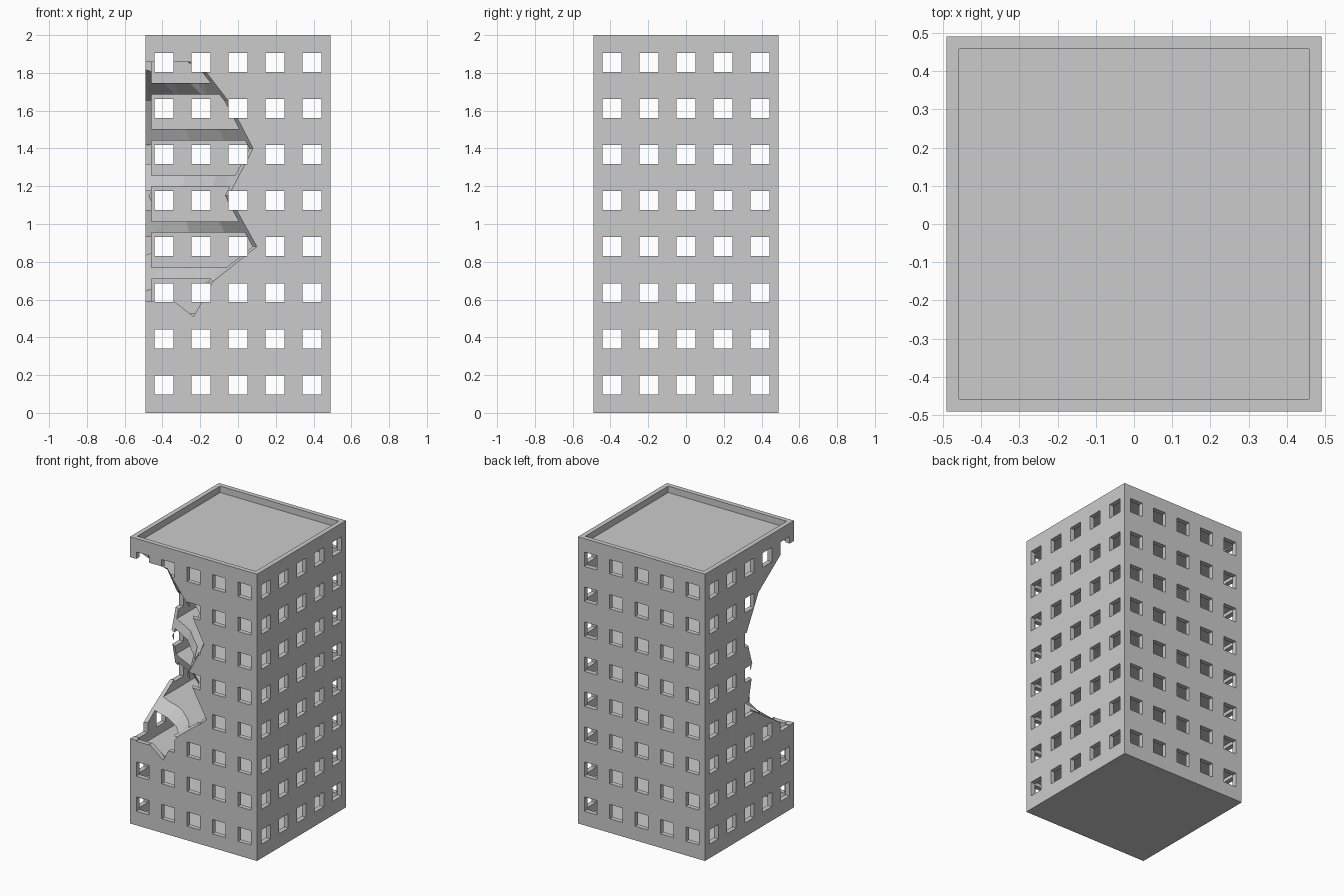
import bpy, bmesh
from mathutils import Vector

if "Cube" in bpy.data.objects:
    bpy.data.objects.remove(bpy.data.objects["Cube"])

HALF, INNER, HEIGHT = 0.49, 0.457, 2.0
FLOORS, COLUMNS = 8, 5
STOREY, BAY, WINDOW = 0.244, 0.196, 0.1

concrete = bpy.data.materials.new("concrete_grey")
concrete.use_nodes = True
grey = (0.6, 0.6, 0.6, 1)
concrete.diffuse_color = grey
concrete.node_tree.nodes["Principled BSDF"].inputs["Base Color"].default_value = grey


def add_box(bm, centre, size):
    verts = bmesh.ops.create_cube(bm, size=1)["verts"]
    for v in verts:
        v.co = Vector(centre) + Vector(a * b for a, b in zip(v.co, size))


def finish(name, bm):
    bmesh.ops.recalc_face_normals(bm, faces=bm.faces)
    mesh = bpy.data.meshes.new(name)
    bm.to_mesh(mesh)
    bm.free()
    mesh.materials.append(concrete)
    obj = bpy.data.objects.new(name, mesh)
    bpy.context.collection.objects.link(obj)
    return obj


def box(name, centre, size):
    bm = bmesh.new()
    add_box(bm, centre, size)
    return finish(name, bm)


def loft(name, rings):
    """Closed solid through equal-length rings of points."""
    bm = bmesh.new()
    loops = [[bm.verts.new(p) for p in ring] for ring in rings]
    for a, b in zip(loops, loops[1:]):
        for i in range(len(a)):
            j = (i + 1) % len(a)
            bm.faces.new((a[i], a[j], b[j], b[i]))
    bm.faces.new(loops[0])
    bm.faces.new(loops[-1])
    bmesh.ops.triangulate(bm, faces=bm.faces)
    return finish(name, bm)


def window_cutter(name, along_x):
    """Grid of beams that pierce two opposite walls."""
    bm = bmesh.new()
    for row in range(FLOORS):
        for col in range(COLUMNS):
            side = (col - (COLUMNS - 1) / 2) * BAY
            z = 0.148 + row * STOREY
            if along_x:
                add_box(bm, (0, side, z), (3, WINDOW, WINDOW))
            else:
                add_box(bm, (side, 0, z), (WINDOW, 3, WINDOW))
    return finish(name, bm)


def cut(obj, cutters):
    bpy.context.view_layer.objects.active = obj
    for cutter in cutters:
        mod = obj.modifiers.new(cutter.name, "BOOLEAN")
        mod.operation = "DIFFERENCE"
        mod.solver = "EXACT"
        mod.object = cutter
        bpy.ops.object.modifier_apply(modifier=mod.name)


# Breach at the front corner: height, reach along the front, reach along the side
levels = [(1.858, -0.21, -0.40), (1.65, -0.05, -0.10), (1.4, 0.08, 0.04),
          (1.15, -0.05, -0.04), (0.88, 0.1, 0.02), (0.69, -0.14, -0.28),
          (0.592, -0.19, -0.42)]


def breach_ring(z, x, y):
    rx, ry = x + HALF, y + HALF
    return [(-1, -1, z), (x, -1, z), (x, -HALF, z),
            (0.76 * rx - HALF, 0.42 * ry - HALF, z),
            (0.42 * rx - HALF, 0.76 * ry - HALF, z),
            (-HALF, y, z), (-1, y, z)]


breach = loft("breach_cutter", [breach_ring(*level) for level in levels])
notch = loft("notch_cutter", [[(-0.35, y, 0.6), (-0.235, y, 0.51), (-0.13, y, 0.7)]
                              for y in (-0.6, -0.4)])
hollow = box("hollow_cutter", (0, 0, 1), (2 * INNER, 2 * INNER, 3))
windows_x = window_cutter("side_window_cutter", True)
windows_y = window_cutter("front_window_cutter", False)
helpers = [breach, notch, hollow, windows_x, windows_y]

# Outer walls with parapet and window openings
walls = box("outer_walls", (0, 0, HEIGHT / 2), (2 * HALF, 2 * HALF, HEIGHT))
cut(walls, [hollow, windows_x, windows_y, breach, notch])

# Storey slabs, broken off at the breach
span = 2 * INNER + 0.01
for i in range(1, FLOORS):
    slab = box(f"floor_slab_{i}", (0, 0, 0.008 + i * STOREY), (span, span, 0.06))
    cut(slab, [breach])

# Ground slab and roof
box("ground_slab", (0, 0, 0.019), (2 * INNER, 2 * INNER, 0.038))
box("roof_slab", (0, 0, 1.935), (span, span, 0.04))

for helper in helpers:
    bpy.data.objects.remove(helper)
